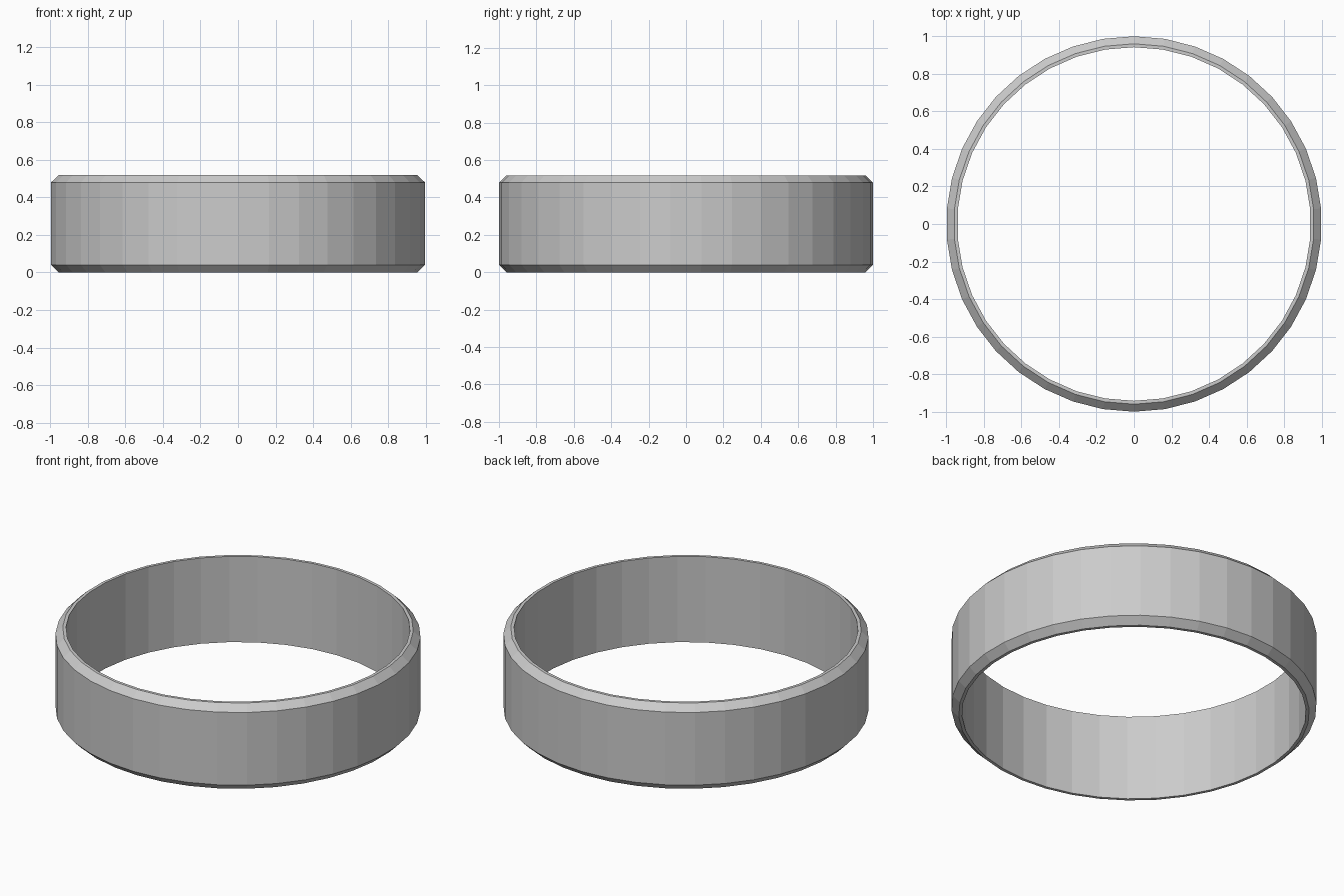
import bpy, bmesh, math

if "Cube" in bpy.data.objects:
    bpy.data.objects.remove(bpy.data.objects["Cube"])

SEGMENTS = 38
# Ring cross-section (radius, z): outer wall with chamfers, straight bore
PROFILE = [(0.942, 0.0), (0.96, 0.0), (1.0, 0.04),
           (1.0, 0.479), (0.96, 0.518), (0.942, 0.518)]


def lathe(name, profile, segments):
    bm = bmesh.new()
    rings = []
    for i in range(segments):
        a = 2 * math.pi * i / segments
        rings.append([bm.verts.new((r * math.sin(a), r * math.cos(a), z))
                      for r, z in profile])
    n = len(profile)
    for i in range(segments):
        p, q = rings[i], rings[(i + 1) % segments]
        for j in range(n):
            k = (j + 1) % n
            bm.faces.new((p[j], q[j], q[k], p[k]))
    bmesh.ops.recalc_face_normals(bm, faces=bm.faces)
    mesh = bpy.data.meshes.new(name)
    bm.to_mesh(mesh)
    bm.free()
    obj = bpy.data.objects.new(name, mesh)
    bpy.context.collection.objects.link(obj)
    return obj


# Chamfered band
lathe("ring_band", PROFILE, SEGMENTS)
